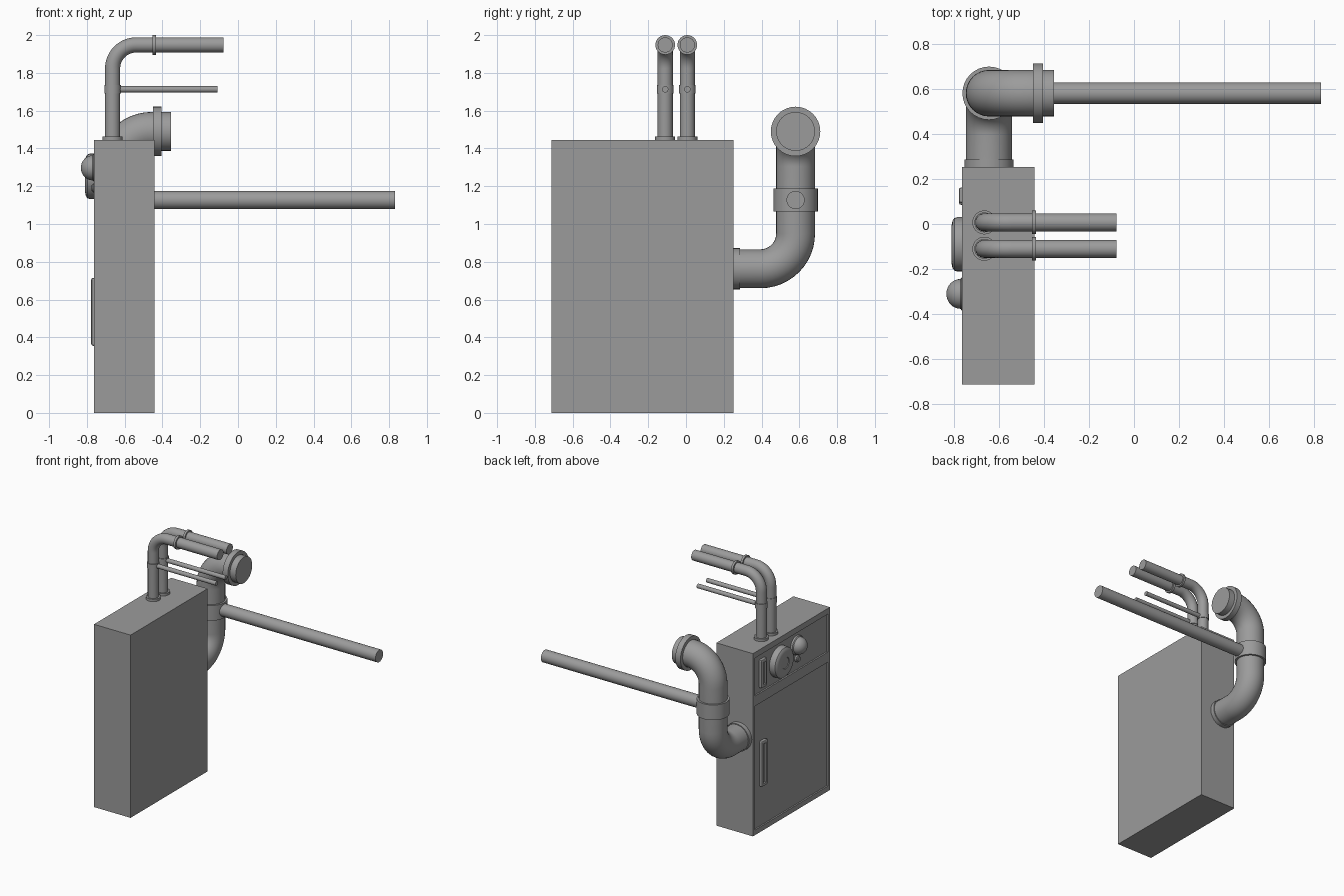
import bpy, bmesh, math
from mathutils import Vector, Matrix

if "Cube" in bpy.data.objects:
    bpy.data.objects.remove(bpy.data.objects["Cube"])

FACE = -0.75   # floor of the recessed panels on the -x side
GREY = bpy.data.materials.new("dark_grey")
GREY.diffuse_color = (0.33, 0.33, 0.33, 1)
GREY.use_nodes = True
GREY.node_tree.nodes["Principled BSDF"].inputs["Base Color"].default_value = GREY.diffuse_color


def finish(name, bm, smooth=True):
    bmesh.ops.recalc_face_normals(bm, faces=bm.faces)
    me = bpy.data.meshes.new(name)
    bm.to_mesh(me)
    bm.free()
    me.materials.append(GREY)
    ob = bpy.data.objects.new(name, me)
    bpy.context.collection.objects.link(ob)
    if smooth:
        bpy.ops.object.select_all(action='DESELECT')
        bpy.context.view_layer.objects.active = ob
        ob.select_set(True)
        bpy.ops.object.shade_smooth_by_angle(angle=math.radians(35))
    return ob


def box(name, lo, hi, smooth=False):
    lo, hi = Vector(lo), Vector(hi)
    bm = bmesh.new()
    bmesh.ops.create_cube(bm, size=1, matrix=Matrix.Translation((lo + hi) / 2)
                          @ Matrix.Diagonal((*(hi - lo), 1)))
    return finish(name, bm, smooth)


def skin(name, rings):
    """Bridge successive rings of points into a capped tube."""
    bm = bmesh.new()
    rings = [[bm.verts.new(p) for p in ring] for ring in rings]
    seg = len(rings[0])
    for a, b in zip(rings, rings[1:]):
        for i in range(seg):
            j = (i + 1) % seg
            bm.faces.new((a[i], a[j], b[j], b[i]))
    bm.faces.new(rings[0])
    bm.faces.new(rings[-1])
    return finish(name, bm)


def ring(centre, u, v, r, seg):
    return [centre + r * (u * math.cos(2 * math.pi * i / seg)
                          + v * math.sin(2 * math.pi * i / seg)) for i in range(seg)]


def lathe(name, origin, axis, profile, seg=32):
    """Revolve (radius, distance) pairs about an axis."""
    d = Vector(axis)
    u = d.orthogonal().normalized()
    return skin(name, [ring(Vector(origin) + d * h, u, d.cross(u), r, seg)
                       for r, h in profile])


def cyl(name, origin, axis, r, h, seg=32):
    return lathe(name, origin, axis, [(r, 0), (r, h)], seg)


def pipe(name, corners, bend, r, seg=32, steps=12):
    """Sweep a circle along corner points joined by 90 degree bends."""
    pts = [Vector(c) for c in corners]
    path = [(pts[0], (pts[1] - pts[0]).normalized())]
    for a, b, c in zip(pts, pts[1:], pts[2:]):
        d1, d2 = (b - a).normalized(), (c - b).normalized()
        centre = b - d1 * bend + d2 * bend
        for k in range(steps + 1):
            t = math.pi / 2 * k / steps
            path.append((centre + bend * (d1 * math.sin(t) - d2 * math.cos(t)),
                         d1 * math.cos(t) + d2 * math.sin(t)))
    path.append((pts[-1], (pts[-1] - pts[-2]).normalized()))
    rings, prev = [], path[0][1]
    u = prev.orthogonal().normalized()
    for p, d in path:
        u = prev.rotation_difference(d) @ u
        prev = d
        rings.append(ring(p, u, d.cross(u), r, seg))
    return skin(name, rings)


def cut(target, cutter):
    m = target.modifiers.new("cut", 'BOOLEAN')
    m.operation, m.solver, m.object = 'DIFFERENCE', 'EXACT', cutter
    cutter.hide_render = True
    cutter.hide_set(True)


# Cabinet with recessed control panel and door
cabinet = box("cabinet", (-0.762, -0.711, 0), (-0.442, 0.252, 1.445))
for name, z0, z1 in (("control_panel", 1.10, 1.40), ("door", 0.04, 1.02)):
    cut(cabinet, box(name + "_cutter", (-0.9, -0.685, z0), (FACE, 0.225, z1)))

# Slotted pull handles
for name, y0, y1, z0, z1 in (("panel_handle", 0.093, 0.162, 1.135, 1.36),
                             ("door_handle", 0.085, 0.160, 0.355, 0.715)):
    plate = box(name, (-0.777, y0, z0), (FACE + 0.002, y1, z1))
    bev = plate.modifiers.new("rounded", 'BEVEL')
    bev.width, bev.segments = 0.01, 2
    cut(plate, box(name + "_cutter", (-0.9, y0 + 0.018, z0 + 0.025),
                   (-0.764, y1 - 0.018, z1 - 0.025)))

# Alarm bell, indicator lamp and push button
out = (-1, 0, 0)
lathe("alarm_bell", (FACE, -0.09, 1.252), out,
      [(0.12, 0), (0.12, 0.035), (0.116, 0.047), (0.105, 0.055), (0.085, 0.059),
       (0.045, 0.059), (0.043, 0.054), (0.001, 0.054)])
dome = [(0.066 * math.cos(t * math.pi / 16), 0.02 + 0.062 * math.sin(t * math.pi / 16))
        for t in range(8)]
lathe("indicator_lamp", (FACE, -0.31, 1.297), out,
      [(0.075, 0), (0.073, 0.014)] + dome + [(0.001, 0.082)])
lathe("push_button", (FACE, -0.31, 1.19), out,
      [(0.026, 0), (0.026, 0.014), (0.018, 0.018), (0.018, 0.024), (0.001, 0.026)], 24)

# Twin conduits on top, each with flange, collars and thin side rod
X = -0.664
for n, y in enumerate((-0.11, 0.007)):
    pipe(f"conduit_{n}", [(X, y, 1.44), (X, y, 1.948), (-0.078, y, 1.948)], 0.125, 0.04, 24)
    cyl(f"conduit_flange_{n}", (X, y, 1.44), (0, 0, 1), 0.053, 0.024)
    cyl(f"conduit_band_{n}", (X, y, 1.69), (0, 0, 1), 0.044, 0.045)
    cyl(f"conduit_collar_{n}", (-0.453, y, 1.948), (1, 0, 0), 0.052, 0.018)
    cyl(f"conduit_rod_{n}", (X, y, 1.713), (1, 0, 0), 0.017, 0.555, 16)

# Large pipe from the cabinet side, with flange, collar, mouth ring and branch rod
PX, PY, PZ = -0.643, 0.58, 1.49
pipe("main_pipe", [(PX, 0.245, 0.763), (PX, PY, 0.763), (PX, PY, PZ), (-0.354, PY, PZ)],
     0.186, 0.103)
cyl("main_flange", (PX, 0.245, 0.763), (0, 1, 0), 0.109, 0.042)
cyl("main_collar", (PX, PY, 1.067), (0, 0, 1), 0.118, 0.12)
cyl("mouth_ring", (-0.449, PY, PZ), (1, 0, 0), 0.131, 0.045)
cyl("branch_rod", (PX, PY, 1.127), (1, 0, 0), 0.048, 0.83 - PX)
